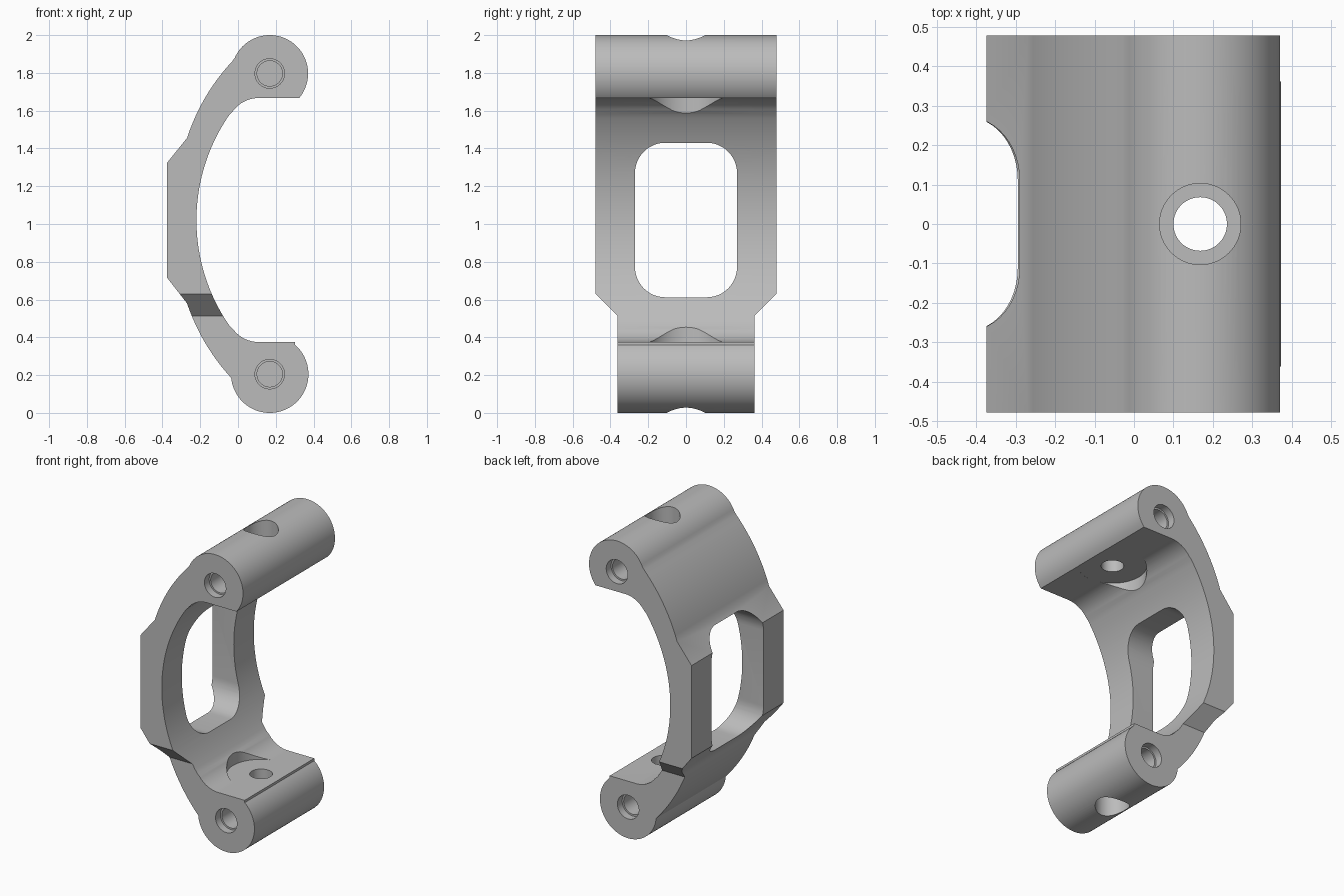
import bpy, bmesh
from math import sin, cos, radians, pi
from mathutils import Vector, Matrix

if "Cube" in bpy.data.objects:
    bpy.data.objects.remove(bpy.data.objects["Cube"])

metal = bpy.data.materials.new("plain grey metal")
metal.use_nodes = True
GREY = (0.5, 0.5, 0.5, 1)
metal.diffuse_color = GREY
metal.node_tree.nodes["Principled BSDF"].inputs["Base Color"].default_value = GREY


def arc(cx, cz, r, start, end, n):
    angles = [radians(start + (end - start) * i / n) for i in range(n + 1)]
    return [(cx + r * cos(a), cz + r * sin(a)) for a in angles]


def bowed(p, q, sag, n=12):
    """Shallow curve from p to q, bulging towards -x."""
    p, q = Vector(p), Vector(q)
    d = (q - p).normalized()
    side = Vector((d.y, -d.x))
    return [tuple(p.lerp(q, i / n) + side * sag * 4 * (i / n) * (1 - i / n))
            for i in range(n + 1)]


def prism(name, points, axis, low, high):
    """Extrude a 2D outline along the x or y axis."""
    def place(u, v, w):
        return (w, u, v) if axis == "x" else (u, w, v)
    bm = bmesh.new()
    face = bm.faces.new([bm.verts.new(place(u, v, low)) for u, v in points])
    moved = bmesh.ops.extrude_face_region(bm, geom=[face])["geom"]
    verts = [g for g in moved if isinstance(g, bmesh.types.BMVert)]
    bmesh.ops.translate(bm, verts=verts, vec=place(0, 0, high - low))
    bmesh.ops.recalc_face_normals(bm, faces=bm.faces[:])
    return finish(name, bm)


def cylinder(name, centre, radius, depth, along_y=False):
    bm = bmesh.new()
    turn = Matrix.Rotation(pi / 2, 4, "X") if along_y else Matrix()
    bmesh.ops.create_cone(bm, cap_ends=True, segments=64, radius1=radius,
                          radius2=radius, depth=depth,
                          matrix=Matrix.Translation(centre) @ turn)
    return finish(name, bm)


def finish(name, bm):
    mesh = bpy.data.meshes.new(name)
    bm.to_mesh(mesh)
    bm.free()
    mesh.materials.append(metal)
    obj = bpy.data.objects.new(name, mesh)
    bpy.context.collection.objects.link(obj)
    return obj


def cut(body, cutter):
    cutter.hide_render = True
    mod = body.modifiers.new("cut", "BOOLEAN")
    mod.operation, mod.solver, mod.object = "DIFFERENCE", "EXACT", cutter
    bpy.context.view_layer.objects.active = body
    bpy.ops.object.modifier_apply(modifier=mod.name)
    bpy.data.objects.remove(cutter)


# Bracket side outline: bosses at both ends joined by a curved arm
BOSS_X, TOP_Z, LOW_Z = 0.168, 1.797, 0.205
HALF = 0.478
outline = (
    arc(BOSS_X, TOP_Z, 0.203, -40, 156, 48)
    + bowed((-0.03, 1.862), (-0.27, 1.455), 0.026)
    + [(-0.375, 1.325), (-0.375, 0.715)]
    + bowed((-0.27, 0.58), (-0.036, 0.185), 0.024)
    + arc(BOSS_X, LOW_Z, 0.205, 188, 409, 54)
    + [(0.302, 0.375)]
    + arc(0.11, 0.545, 0.17, 270, 216.3, 14)
    + arc(0.76, 1.02, 0.98, 216.3, 143.7, 48)[1:-1]
    + arc(0.11, 1.497, 0.17, 143.7, 90, 14)
)
bracket = prism("bracket", outline, "y", -HALF, HALF)

# Rounded window through the arm
window = []
for cy, cz, start in ((0.11, 1.27, 0), (-0.11, 1.27, 90),
                      (-0.11, 0.772, 180), (0.11, 0.772, 270)):
    window += arc(cy, cz, 0.16, start, start + 90, 12)
cut(bracket, prism("window_cutter", window, "x", -1, 1))

# Narrower lower end with sloped shoulders
for s in (-1, 1):
    shoulder = [(s * 0.362, -0.1), (s * 0.362, 0.513), (s * 0.482, 0.633),
                (s * 0.7, 0.633), (s * 0.7, -0.1)]
    cut(bracket, prism("shoulder_cutter", shoulder, "x", -1, 1))

# Round seat between the two inner flats
cut(bracket, cylinder("seat_cutter", (BOSS_X, 0, 1.021), 0.205, 1.292))

# Vertical bolt holes, widened from the outside
cut(bracket, cylinder("bolt_cutter", (BOSS_X, 0, 1), 0.068, 3))
for z in (2.28, -0.28):
    cut(bracket, cylinder("counterbore_cutter", (BOSS_X, 0, z), 0.103, 1))

# Stepped blind pivot holes in the boss ends
for z, end in ((TOP_Z, HALF), (LOW_Z, 0.362)):
    for s in (-1, 1):
        for radius, depth in ((0.078, 0.05), (0.067, 0.2)):
            cut(bracket, cylinder("pivot_cutter", (BOSS_X, s * end, z),
                                  radius, depth * 2, along_y=True))

# Smooth curves, sharp edges
bpy.ops.object.select_all(action="DESELECT")
bracket.select_set(True)
bpy.context.view_layer.objects.active = bracket
bpy.ops.object.shade_smooth_by_angle(angle=radians(20))
